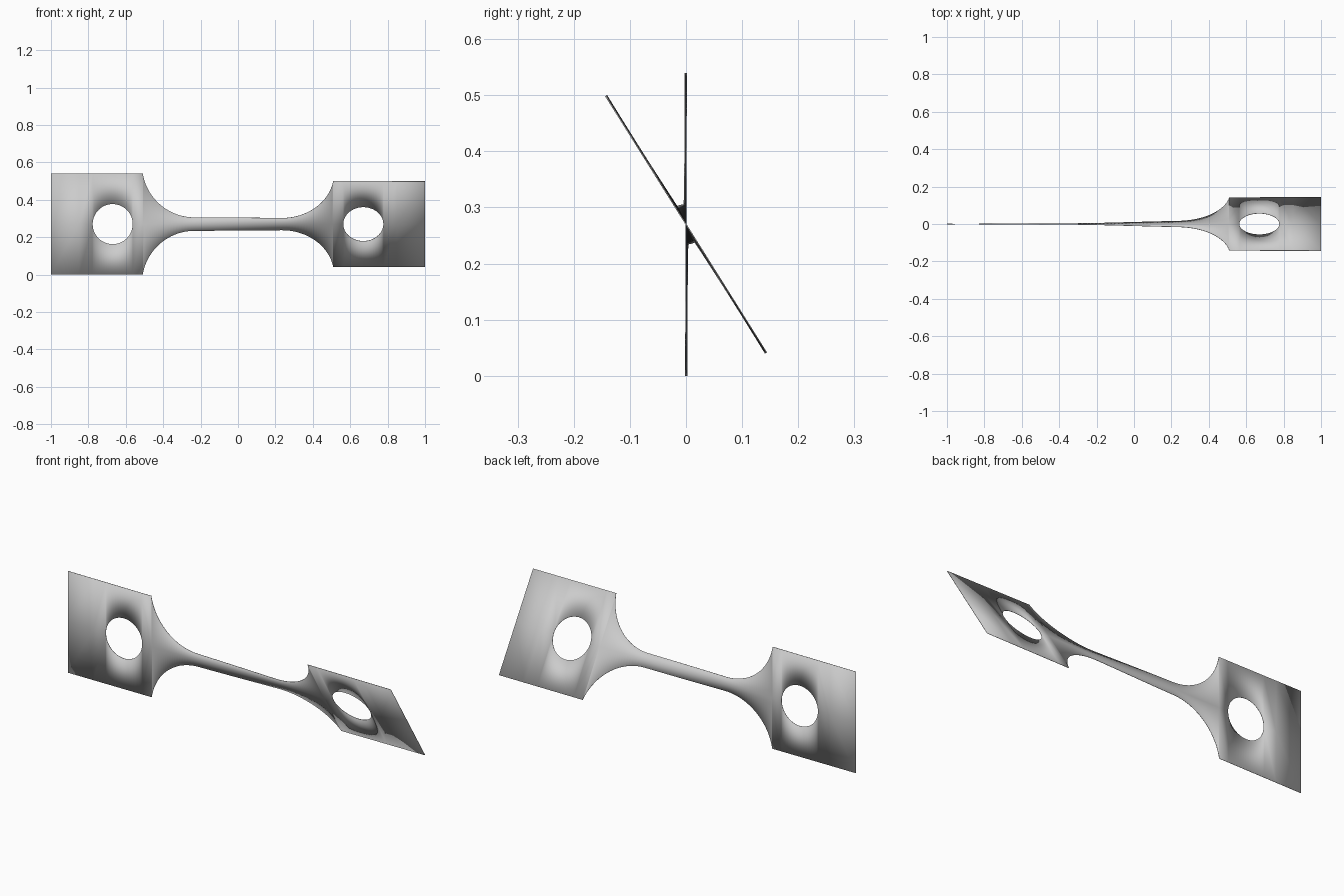
import bpy
import bmesh
from math import sin, cos, pi, sqrt, radians

cube = bpy.data.objects.get("Cube")
if cube:
    bpy.data.objects.remove(cube, do_unlink=True)

HALF = 0.27            # half height of the end tabs
NECK = 0.036           # half height of the neck
FILLET_R, FILLET_X = 0.28, 0.233
HOLE_R, HOLE_X = 0.107, 0.67
TAB_X = FILLET_X + sqrt(FILLET_R**2 - (NECK + FILLET_R - HALF)**2)


def outer(x):
    """Half height of the outline at x."""
    d = abs(x) - FILLET_X
    if d <= 0:
        return NECK
    if abs(x) >= TAB_X - 1e-6:
        return HALF
    return min(HALF, NECK + FILLET_R - sqrt(FILLET_R**2 - d * d))


def inner(x):
    """Half height of the round hole at x."""
    d = abs(x) - HOLE_X
    return sqrt(max(0, HOLE_R**2 - d * d))


def twist(x):
    """Twist angle about the long axis, mostly taken up by the neck."""
    t = min(1, max(0, (x + TAB_X) / (2 * TAB_X)))
    return radians(0.9 + x + 30.2 * t * t * (3 - 2 * t))


# stations along the length, dense round the fillets and holes
half = [FILLET_X * i / 12 for i in range(12)]
end_angle = math_angle = pi / 2 * 0.893
half += [FILLET_X + FILLET_R * sin(end_angle * i / 24) for i in range(24)]
half += [TAB_X]
half += [HOLE_X - HOLE_R * cos(pi * i / 32) for i in range(33)]
half += [0.85, 1.0]
stations = sorted({round(s * x, 5) for x in half for s in (-1, 1)})

# twisted sheet: one strip above and one below the axis
bm = bmesh.new()
for side in (-1, 1):
    previous = None
    for x in stations:
        a = twist(x)
        pair = [bm.verts.new((x, -side * h * sin(a), HALF + side * h * cos(a)))
                for h in (inner(x), outer(x))]
        if previous:
            quad = [previous[0], pair[0], pair[1], previous[1]]
            bm.faces.new(quad if side > 0 else quad[::-1])
        previous = pair
bmesh.ops.remove_doubles(bm, verts=bm.verts, dist=1e-5)
bmesh.ops.recalc_face_normals(bm, faces=bm.faces)
mesh = bpy.data.meshes.new("twisted_test_strip")
bm.to_mesh(mesh)
bm.free()
strip = bpy.data.objects.new("twisted_test_strip", mesh)
bpy.context.collection.objects.link(strip)

# thin sheet metal
solid = strip.modifiers.new("thickness", "SOLIDIFY")
solid.thickness = 0.002
solid.offset = 0

grey = bpy.data.materials.new("plain_grey")
grey.use_nodes = True
colour = (0.6, 0.6, 0.6, 1)
grey.diffuse_color = colour
grey.node_tree.nodes["Principled BSDF"].inputs["Base Color"].default_value = colour
mesh.materials.append(grey)

bpy.context.view_layer.objects.active = strip
strip.select_set(True)
bpy.ops.object.shade_smooth_by_angle(angle=radians(30))
